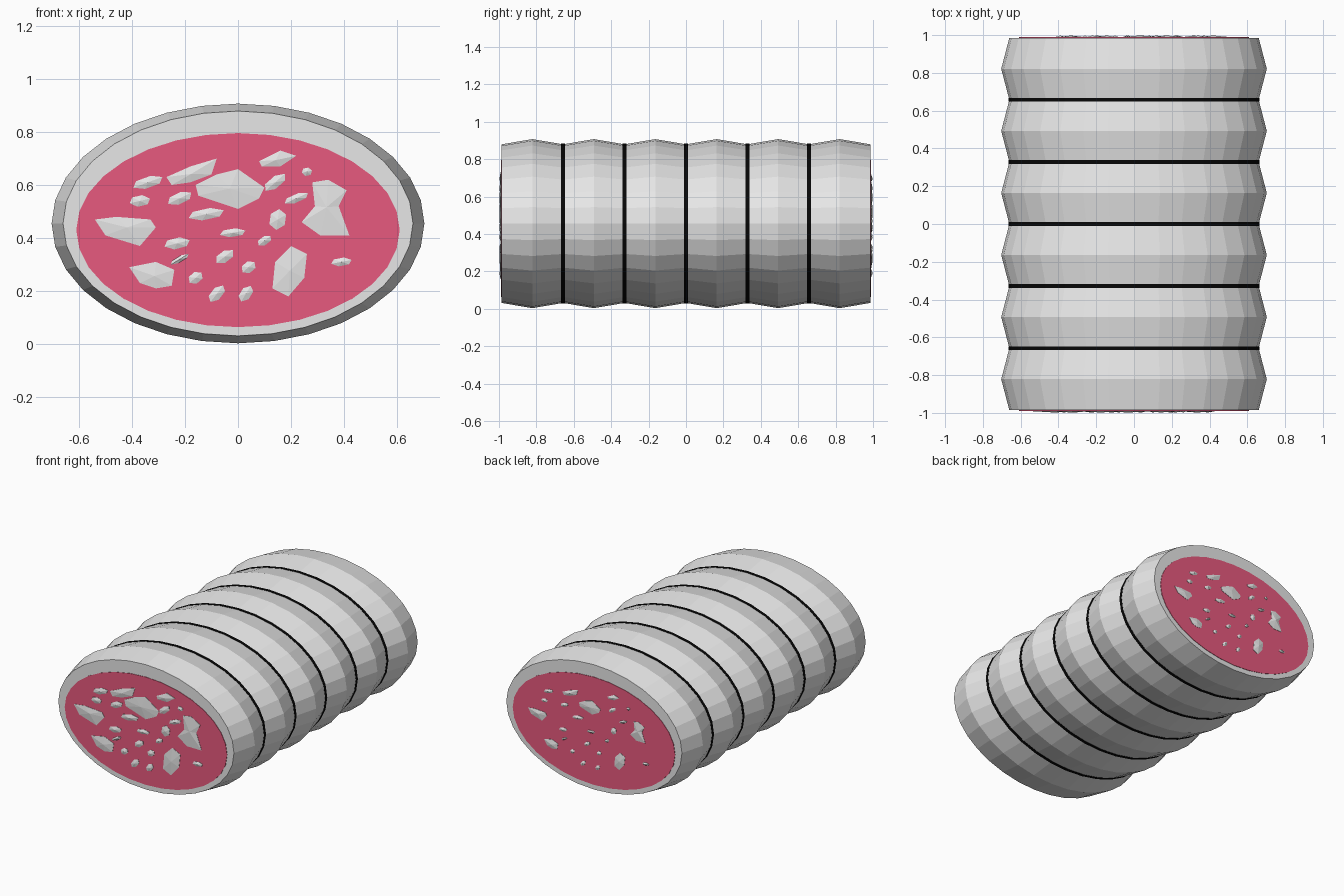
import bpy, bmesh
from math import sin, cos, pi, radians
from mathutils import Vector

SIDES = 32
MID_Z = 0.455
END_Y = 0.986

default_cube = bpy.data.objects.get("Cube")
if default_cube:
    bpy.data.objects.remove(default_cube, do_unlink=True)


def make_material(name, colour):
    material = bpy.data.materials.new(name)
    material.use_nodes = True
    material.diffuse_color = (*colour, 1)
    shader = next(n for n in material.node_tree.nodes if n.type == 'BSDF_PRINCIPLED')
    shader.inputs["Base Color"].default_value = (*colour, 1)
    shader.inputs["Roughness"].default_value = 0.8
    return material


pale = make_material("pale casing and fat", (0.8, 0.8, 0.8))
pink = make_material("pink meat", (0.9, 0.115, 0.235))
black = make_material("black string", (0.002, 0.002, 0.002))


def finish(name, bm, material):
    mesh = bpy.data.meshes.new(name)
    bmesh.ops.recalc_face_normals(bm, faces=bm.faces)
    bm.to_mesh(mesh)
    bm.free()
    mesh.materials.append(material)
    obj = bpy.data.objects.new(name, mesh)
    bpy.context.collection.objects.link(obj)
    return obj


def loft(name, sections, material, mid_z=MID_Z):
    """Join elliptical sections (y, half width, half height) and cap both ends."""
    bm = bmesh.new()
    rings = []
    for y, half_width, half_height in sections:
        ring = []
        for i in range(SIDES):
            a = 2 * pi * i / SIDES
            ring.append(bm.verts.new((half_width * cos(a), y, mid_z + half_height * sin(a))))
        rings.append(ring)
    for lower, upper in zip(rings, rings[1:]):
        for i in range(SIDES):
            j = (i + 1) % SIDES
            bm.faces.new((lower[i], lower[j], upper[j], upper[i]))
    bm.faces.new(rings[0])
    bm.faces.new(rings[-1])
    return finish(name, bm, material)


# Casing: six bulging links in a row
links = 6
step = END_Y / links
sections = []
for k in range(2 * links + 1):
    bulged = k % 2 == 1
    sections.append((-END_Y + k * step,
                     0.703 if bulged else 0.66,
                     0.452 if bulged else 0.424))
loft("casing", sections, pale)

# String tied round each waist
for k in range(1, links):
    y = -END_Y + 2 * k * step
    loft(f"string_{k}", [(y - 0.01, 0.664, 0.428), (y + 0.01, 0.664, 0.428)], black)

# Meat discs on the two cut ends
for name, side in (("front_meat", -1), ("back_meat", 1)):
    loft(name, [(side * (END_Y - 0.004), 0.61, 0.366),
                (side * (END_Y + 0.003), 0.61, 0.366)], pink, mid_z=0.43)

# Large fat pieces: outlines in hundredths
large_fat = [
    [(-54, 47), (-46, 48), (-33, 47), (-31, 44), (-37, 37), (-50, 41)],
    [(-41, 29), (-31, 31), (-24, 28), (-25, 22), (-31, 21), (-37, 23)],
    [(14, 31), (20, 37), (26, 34), (25, 25), (19, 18), (13, 21)],
    [(28, 61), (34, 62), (41, 58), (38, 52), (42, 41), (31, 41), (24, 46), (29, 52)],
    [(-16, 60), (-8, 64), (0, 66), (10, 59), (8, 55), (0, 51), (-15, 56)],
    [(-27, 63), (-18, 67), (-8, 70), (-10, 64), (-18, 61), (-25, 60)],
    [(8, 69), (16, 73), (22, 71), (16, 67), (9, 67)],
]

# Small fat flecks: centre, half length, half height in hundredths, tilt in degrees
small_fat = [
    (-34, 61, 6, 2, 15), (-37, 54, 4, 2, 5), (-22, 55, 5, 2, 20),
    (-12, 49, 7, 2, 8), (-23, 38, 5, 2, 8), (-2, 42, 5, 1.5, 5),
    (15, 47, 4, 3, 70), (10, 39, 3, 1.5, 30), (-5, 33, 4, 2, 30),
    (4, 29, 3, 2, 30), (-16, 25, 3, 2, 30), (-22, 32, 4, 1, 28),
    (-8, 19, 4, 2, 45), (3, 19, 3.5, 2, 50), (39, 31, 4, 1.5, 5),
    (14, 61, 5, 2, 35), (22, 55, 5, 1.5, 20), (26, 65, 2, 1.5, 0),
]


def fleck_outline(x, z, length, height, tilt):
    t = radians(tilt)
    points = []
    for i in range(6):
        a = pi * i / 3 + 0.25
        u, v = length * cos(a), height * 1.1 * sin(a)
        points.append((x + u * cos(t) - v * sin(t), z + u * sin(t) + v * cos(t)))
    return points


outlines = large_fat + [fleck_outline(*fleck) for fleck in small_fat]


def build_fat(name, side, scale):
    """Low domed chips; the back repeats the front turned half round, but smaller."""
    bm = bmesh.new()
    for outline in outlines:
        points = [Vector(p) / 100 for p in outline]
        centre = sum(points, Vector((0, 0))) / len(points)
        points = [centre + (p - centre) * scale for p in points]

        def place(p, depth):
            return bm.verts.new((-side * p.x, side * (END_Y + depth), p.y))

        tip = place(centre, 0.012)
        rim = [place(p, 0.005) for p in points]
        foot = [place(p, 0) for p in points]
        for i in range(len(rim)):
            j = (i + 1) % len(rim)
            bm.faces.new((rim[i], rim[j], tip))
            bm.faces.new((foot[i], foot[j], rim[j], rim[i]))
        bm.faces.new(foot)
    return finish(name, bm, pale)


build_fat("front_fat", -1, 1.0)
build_fat("back_fat", 1, 0.62)
